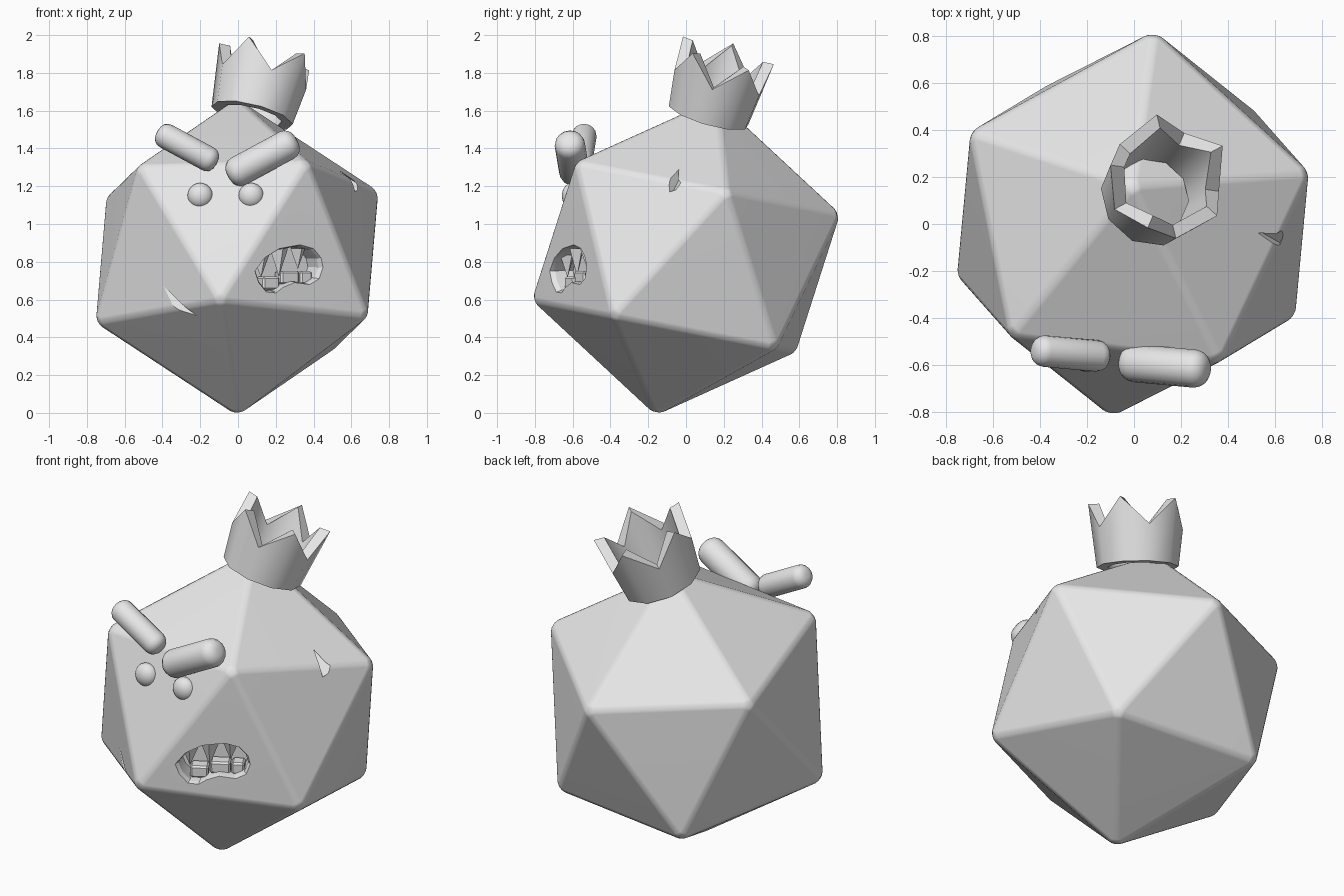
import bpy, bmesh, math
from mathutils import Vector, Matrix

cube = bpy.data.objects.get("Cube")
if cube:
    bpy.data.objects.remove(cube)

grey = bpy.data.materials.new("plain grey")
grey.use_nodes = True
grey.diffuse_color = (0.8, 0.8, 0.8, 1)
grey.node_tree.nodes["Principled BSDF"].inputs["Base Color"].default_value = (0.8, 0.8, 0.8, 1)


def make(name, bm, angle=None):
    """Turn a bmesh into a named grey object, optionally smooth by angle."""
    bmesh.ops.recalc_face_normals(bm, faces=bm.faces)
    mesh = bpy.data.meshes.new(name)
    bm.to_mesh(mesh)
    bm.free()
    mesh.materials.append(grey)
    obj = bpy.data.objects.new(name, mesh)
    bpy.context.collection.objects.link(obj)
    if angle:
        smooth(obj, angle)
    return obj


def smooth(obj, angle):
    bpy.ops.object.select_all(action='DESELECT')
    obj.select_set(True)
    bpy.context.view_layer.objects.active = obj
    bpy.ops.object.shade_smooth_by_angle(angle=math.radians(angle))


def hull(points):
    bm = bmesh.new()
    for p in points:
        bm.verts.new(p)
    bmesh.ops.convex_hull(bm, input=bm.verts)
    return bm


def frame(z_dir, x_hint, origin):
    """Matrix whose z follows z_dir and x leans toward x_hint."""
    z = Vector(z_dir).normalized()
    x = Vector(x_hint)
    x = (x - z * x.dot(z)).normalized()
    return Matrix.Translation(origin) @ Matrix((x, z.cross(x), z)).transposed().to_4x4()


# Body: tilted icosahedron with softened edges
CENTER = Vector((-0.005, 0, 0.825))
RADIUS = 0.857
INRADIUS = RADIUS * 0.7947
body_frame = frame((0, 0.16, 0.825), (-0.09, -0.8, -0.225), CENTER)


def ring(sign, start):
    lat = sign * math.atan(0.5)
    return [body_frame @ (RADIUS * Vector((math.cos(lat) * math.cos(a), math.cos(lat) * math.sin(a), math.sin(lat))))
            for a in (math.radians(start + 72 * i) for i in range(5))]


top, bottom = body_frame @ Vector((0, 0, RADIUS)), body_frame @ Vector((0, 0, -RADIUS))
lower, upper = ring(-1, 0), ring(1, 36)
body_bm = hull([top, bottom] + lower + upper)
bmesh.ops.bevel(body_bm, geom=body_bm.edges[:], offset=0.025, segments=3, profile=0.5, affect='EDGES')
body = make("body", body_bm)


def face_normal(*corners):
    return (sum(corners, Vector()) / 3 - CENTER).normalized()


def on_face(n, x, z):
    """Point of a body face at the given x and z."""
    y = (INRADIUS - n.x * (x - CENTER.x) - n.z * (z - CENTER.z)) / n.y
    return Vector((x, y, z))


front_face = face_normal(lower[0], lower[1], upper[0])


def cut(cutter):
    mod = body.modifiers.new("cut", 'BOOLEAN')
    mod.object = cutter
    mod.solver = 'EXACT'
    bpy.context.view_layer.objects.active = body
    bpy.ops.object.modifier_apply(modifier=mod.name)
    bpy.data.objects.remove(cutter)


# Mouth: bean-shaped cavity with a bevelled lip
outline = [(.09, .75), (.11, .69), (.15, .64), (.2, .635), (.24, .665), (.3, .69), (.38, .68), (.43, .71),
           (.45, .77), (.44, .82), (.4, .87), (.33, .89), (.22, .87), (.14, .82)]
mouth_mid = on_face(front_face, 0.27, 0.77)
cutter_bm = bmesh.new()
loops = []
for scale, depth in ((1.06, 0.03), (0.99, -0.005), (0.93, -0.025), (0.9, -0.13)):
    loops.append([cutter_bm.verts.new(mouth_mid + (on_face(front_face, x, z) - mouth_mid) * scale
                                      + front_face * depth) for x, z in outline])
for a, b in zip(loops, loops[1:]):
    for i in range(len(a)):
        j = (i + 1) % len(a)
        cutter_bm.faces.new((a[i], a[j], b[j], b[i]))
cutter_bm.faces.new(loops[0])
cutter_bm.faces.new(loops[-1])
cut(make("mouth_cutter", cutter_bm))

# Chips knocked out of two body edges
chips = [[(-.45, -.53, .72), (-.39, -.572, .56), (-.2, -.652, .5), (-.28, -.668, .572)],
         [(.48, 0, 1.31), (.63, -.03, 1.2), (.62, -.08, 1.15), (.59, -.11, 1.22)]]
for chip in chips:
    a, b, c, e = (Vector(p) for p in chip)
    cut(make("chip_cutter", hull([a, CENTER + (b - CENTER) * 1.02, c, CENTER + (e - CENTER) * 1.06])))
smooth(body, 25)
weighted = body.modifiers.new("weighted normals", 'WEIGHTED_NORMAL')
weighted.keep_sharp = True

# Teeth: pointed upper fangs and a low row of blocks
side = Vector((0, 0, 1)).cross(front_face).normalized()
for i, (x, z, half, length) in enumerate([(.155, .835, .05, .12), (.25, .87, .055, .15), (.35, .87, .045, .11)]):
    root = on_face(front_face, x, z) - front_face * 0.07
    make(f"upper_tooth_{i + 1}", hull([root + side * half, root - side * half, root + front_face * 0.045,
                                       root - front_face * 0.04, root + Vector((0, 0, -length))]))
for i, (x, z, width) in enumerate([(.2, .685, .1), (.3, .715, .11), (.385, .715, .07)]):
    bm = bmesh.new()
    bmesh.ops.create_cube(bm, size=1, matrix=frame(front_face, side, on_face(front_face, x, z) - front_face * 0.085)
                          @ Matrix.Diagonal((width, 0.07, 0.08, 1)))
    bmesh.ops.bevel(bm, geom=bm.edges[:], offset=0.01, segments=1, affect='EDGES')
    make(f"lower_tooth_{i + 1}", bm)

# Eyes: slightly flattened balls
for name, x, y in (("right_eye", -0.2, -0.575), ("left_eye", 0.07, -0.605)):
    bm = bmesh.new()
    bmesh.ops.create_uvsphere(bm, u_segments=24, v_segments=14, radius=0.067,
                              matrix=Matrix.Translation((x, y, 1.15)) @ Matrix.Diagonal((1, 0.78, 1, 1)))
    make(name, bm, 60)

# Eyebrows: round bars with heavily rounded ends, angled in a scowl
for name, mid, tilt, radius, half in (("right_eyebrow", (-.27, -.55, 1.405), -.54, .067, .178),
                                      ("left_eyebrow", (.13, -.603, 1.348), .54, .081, .206)):
    bm = bmesh.new()
    bmesh.ops.create_cone(bm, cap_ends=True, segments=16, radius1=radius, radius2=radius, depth=half * 2,
                          matrix=frame((1, -0.09, tilt), (0, 1, 0), mid))
    rims = [e for e in bm.edges if any(len(f.verts) > 4 for f in e.link_faces)]
    bmesh.ops.bevel(bm, geom=rims, offset=radius * 0.75, segments=4, profile=0.5, affect='EDGES')
    make(name, bm, 40)

# Crown: flared ten-sided ring with five points
HEIGHT, VALLEY, BASE_R, TOP_R, WALL = 0.35, 0.2, 0.222, 0.265, 0.06
crown_frame = frame((0.235, 0.267, 0.937), (-0.05, 0.256, -0.02), (0.075, 0.12, 1.575))
crown_bm = bmesh.new()


def crown_vert(i, height, inset):
    r = BASE_R + (TOP_R - BASE_R) * height / HEIGHT - inset
    a = math.radians(36 * i)
    return crown_bm.verts.new(crown_frame @ Vector((r * math.cos(a), r * math.sin(a), height)))


tips = [HEIGHT if i % 2 == 0 else VALLEY for i in range(10)]
rings = [[crown_vert(i, h, inset) for i, h in enumerate(heights)]
         for heights, inset in (([0] * 10, 0), (tips, 0), (tips, WALL), ([0] * 10, WALL))]
for k in range(4):
    a, b = rings[k], rings[(k + 1) % 4]
    for i in range(10):
        j = (i + 1) % 10
        crown_bm.faces.new((a[i], a[j], b[j], b[i]))
make("crown", crown_bm, 40)
